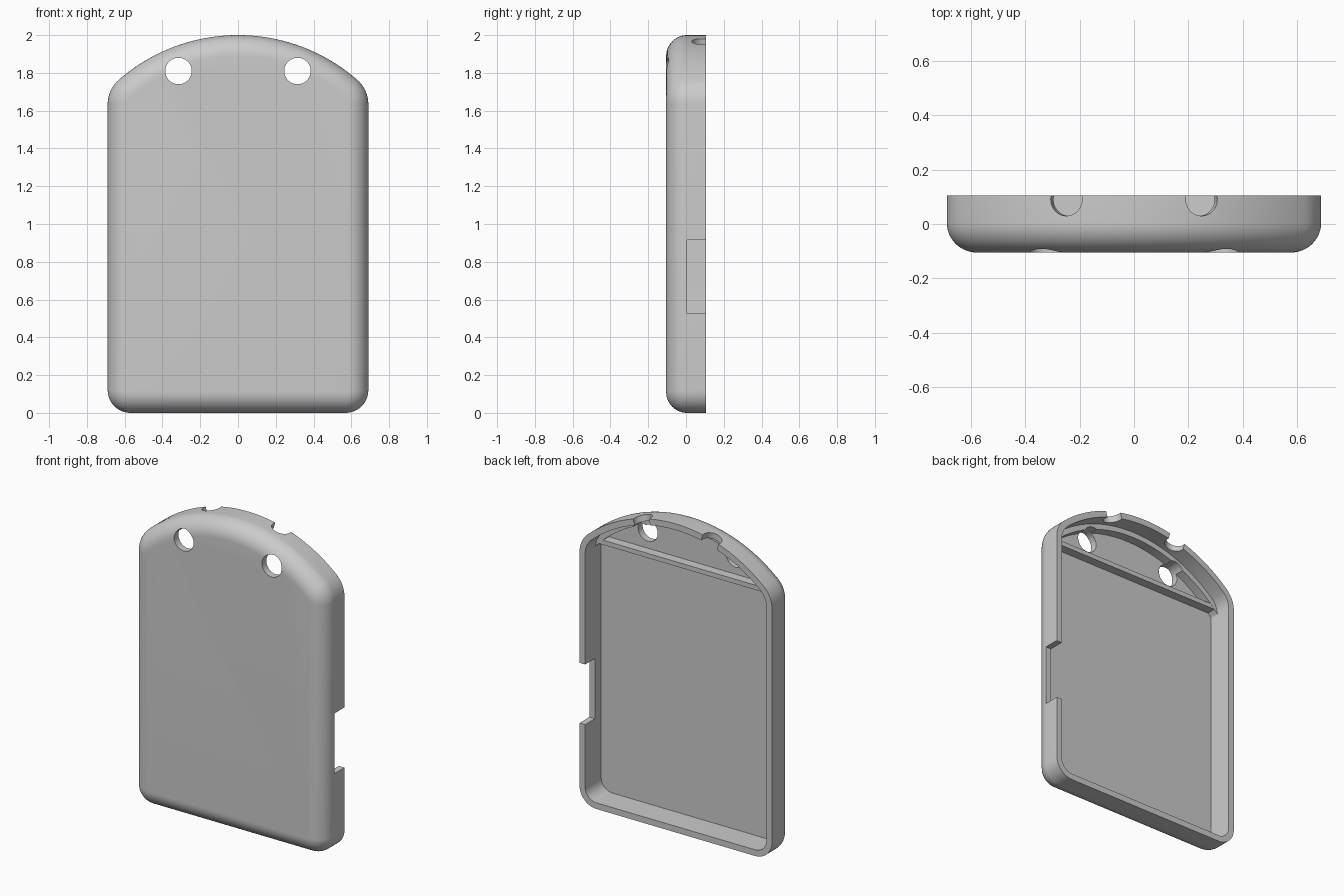
import bpy, bmesh, math
from mathutils import Vector, Matrix

if "Cube" in bpy.data.objects:
    bpy.data.objects.remove(bpy.data.objects["Cube"])

HALF_W, BACK, FRONT = 0.69, 0.105, -0.105
WALL, FLOOR, LEDGE = 0.04, -0.06, 0.0
FILLET = 0.11
ARC_Z, ARC_R = 1.04, 0.96          # large arc of the domed top
SHOULDER, FOOT = 0.17, 0.12        # corner radii

grey = bpy.data.materials.new("grey plastic")
grey.diffuse_color = (0.6, 0.6, 0.6, 1)
grey.use_nodes = True
grey.node_tree.nodes["Principled BSDF"].inputs["Base Color"].default_value = grey.diffuse_color


def arc(cx, cz, r, a0, a1, n):
    return [(cx + r * math.cos(a0 + (a1 - a0) * i / n),
             cz + r * math.sin(a0 + (a1 - a0) * i / n)) for i in range(n + 1)]


def dome(d):
    """Shoulder, top arc and shoulder, moved inwards by d."""
    sx = HALF_W - SHOULDER
    sz = ARC_Z + math.sqrt((ARC_R - SHOULDER) ** 2 - sx ** 2)
    a = math.atan2(sz - ARC_Z, sx)
    right = arc(sx, sz, SHOULDER - d, 0, a, 10)
    top = arc(0, ARC_Z, ARC_R - d, a, math.pi - a, 40)
    left = arc(-sx, sz, SHOULDER - d, math.pi - a, math.pi, 10)
    return right + top[1:-1] + left


def outline(d):
    """Whole case outline, moved inwards by d."""
    c = HALF_W - FOOT
    return (dome(d) + arc(-c, FOOT, FOOT - d, math.pi, 1.5 * math.pi, 10)
            + arc(c, FOOT, FOOT - d, 1.5 * math.pi, 2 * math.pi, 10))


def finish(name, bm):
    bmesh.ops.recalc_face_normals(bm, faces=bm.faces)
    me = bpy.data.meshes.new(name)
    bm.to_mesh(me)
    bm.free()
    me.materials.append(grey)
    ob = bpy.data.objects.new(name, me)
    bpy.context.collection.objects.link(ob)
    return ob


def loft(name, rings):
    """Skin (outline, y) rings and cap both ends."""
    bm = bmesh.new()
    loops = [[bm.verts.new((x, y, z)) for x, z in pts] for pts, y in rings]
    for a, b in zip(loops, loops[1:]):
        for i in range(len(a)):
            j = (i + 1) % len(a)
            bm.faces.new((a[i], a[j], b[j], b[i]))
    bm.faces.new(loops[0])
    bm.faces.new(loops[-1])
    return finish(name, bm)


def box(name, lo, hi):
    bm = bmesh.new()
    size = Vector(hi) - Vector(lo)
    mid = (Vector(hi) + Vector(lo)) / 2
    bmesh.ops.create_cube(bm, size=1, matrix=Matrix.Translation(mid) @ Matrix.Diagonal((*size, 1)))
    return finish(name, bm)


def rod(name, centre, direction, radius, length):
    bm = bmesh.new()
    turn = Vector(direction).to_track_quat('Z', 'Y').to_matrix().to_4x4()
    bmesh.ops.create_cone(bm, cap_ends=True, segments=48, radius1=radius, radius2=radius,
                          depth=length, matrix=Matrix.Translation(centre) @ turn)
    return finish(name, bm)


def cut(ob, cutters):
    bpy.context.view_layer.objects.active = ob
    for c in cutters:
        m = ob.modifiers.new("cut", 'BOOLEAN')
        m.operation, m.solver, m.object = 'DIFFERENCE', 'EXACT', c
        bpy.ops.object.modifier_apply(modifier=m.name)


# Tray with rounded front edge and open back
rings = [(outline(WALL), FLOOR), (outline(WALL), BACK), (outline(0), BACK)]
for i in range(13):
    t = math.pi / 2 * i / 12
    rings.append((outline(FILLET * (1 - math.cos(t))), FRONT + FILLET * (1 - math.sin(t))))
case = loft("case_shell", rings)

# Crescent ledge under the domed top
outer = dome(WALL - 0.004)
inner = []
for x, z in outer:
    r = math.hypot(x, z - ARC_Z)
    k = min(0.885, r - 0.002) / r
    inner.append((x * k, ARC_Z + (z - ARC_Z) * k))
bm = bmesh.new()
layers = [[[bm.verts.new((x, y, z)) for x, z in pts] for pts in (outer, inner)]
          for y in (FLOOR - 0.003, LEDGE)]
(o0, i0), (o1, i1) = layers
for n in range(len(outer) - 1):
    for a, b in ((o0, o1), (o1, i1), (i1, i0), (i0, o0)):
        bm.faces.new((a[n], a[n + 1], b[n + 1], b[n]))
for n in (0, -1):
    bm.faces.new((o0[n], o1[n], i1[n], i0[n]))
ledge = finish("top_ledge", bm)

# Cross rib between the main pocket and the top pocket
rib = box("cross_rib", (-0.652, FLOOR - 0.003, 1.665), (0.652, LEDGE - 0.001, 1.695))

# Strap holes through the front, cord holes through the dome, side notch
strap = [rod("strap_hole_cutter", (s * 0.315, 0, 1.81), (0, 1, 0), 0.07, 0.6) for s in (-1, 1)]
cord = [rod("cord_hole_cutter", (s * 0.245, 0.09, ARC_Z + 0.91), (s * 0.245, 0, 0.91), 0.06, 0.2)
        for s in (-1, 1)]
notch = box("notch_cutter", (0.6, 0.005, 0.525), (0.8, 0.3, 0.915))
cut(case, strap + cord + [notch])
cut(ledge, strap)
for c in strap + cord + [notch]:
    bpy.data.objects.remove(c)

# Smooth curved areas, keep crisp edges
bpy.ops.object.select_all(action='DESELECT')
for ob in (case, ledge, rib):
    ob.select_set(True)
bpy.context.view_layer.objects.active = case
bpy.ops.object.shade_smooth_by_angle(angle=math.radians(30))
